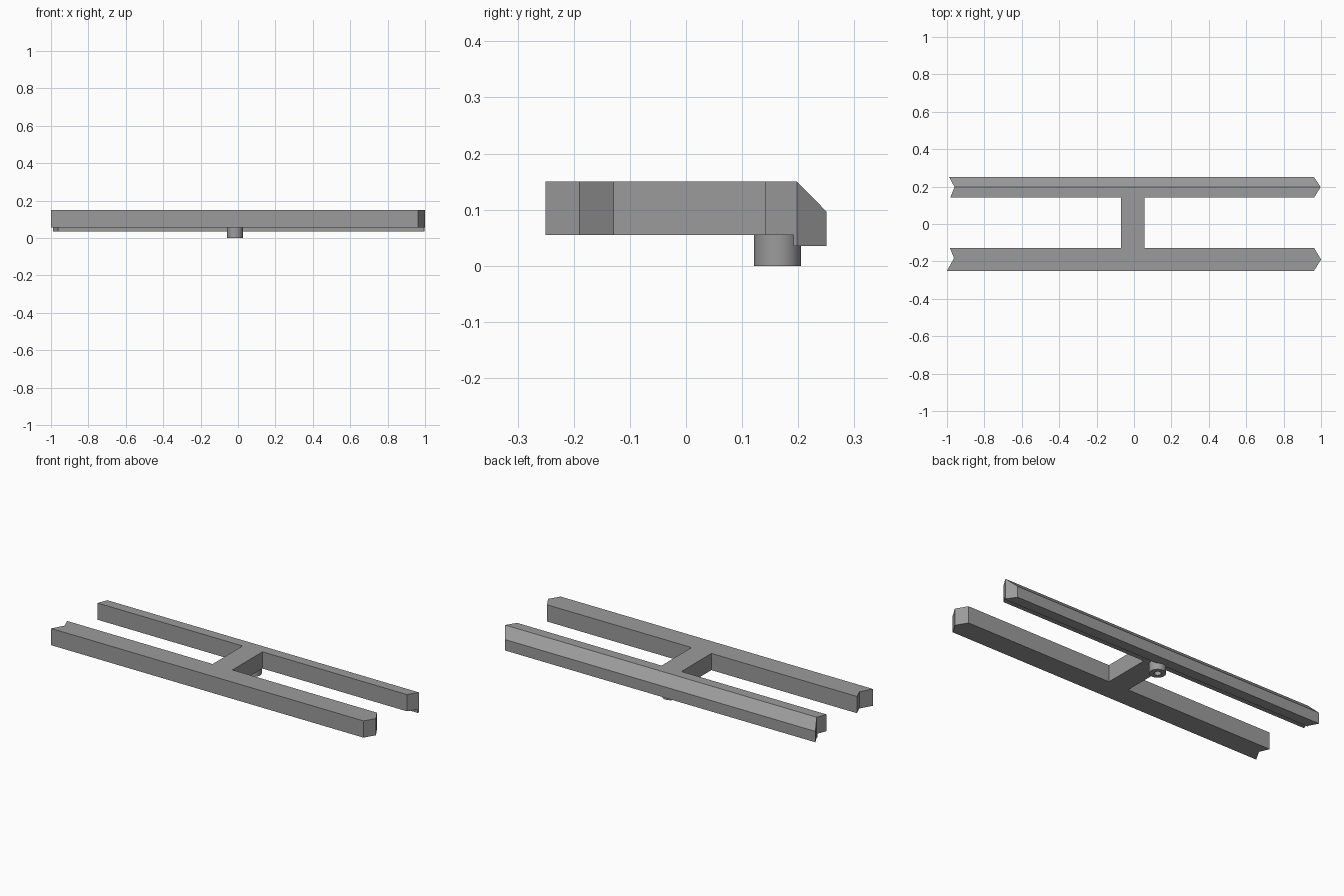
import bpy, bmesh, math

if "Cube" in bpy.data.objects:
    bpy.data.objects.remove(bpy.data.objects["Cube"])

grey = bpy.data.materials.new("mid grey")
grey.diffuse_color = (0.33, 0.33, 0.33, 1)
grey.use_nodes = True
grey.node_tree.nodes["Principled BSDF"].inputs["Base Color"].default_value = grey.diffuse_color


def finish(bm, name):
    bmesh.ops.recalc_face_normals(bm, faces=bm.faces)
    mesh = bpy.data.meshes.new(name)
    bm.to_mesh(mesh)
    bm.free()
    mesh.materials.append(grey)
    obj = bpy.data.objects.new(name, mesh)
    bpy.context.collection.objects.link(obj)
    return obj


def prism(name, outline, z0, z1):
    bm = bmesh.new()
    low = [bm.verts.new((x, y, z0)) for x, y in outline]
    high = [bm.verts.new((x, y, z1)) for x, y in outline]
    bm.faces.new(low)
    bm.faces.new(high)
    for i in range(len(outline)):
        j = (i + 1) % len(outline)
        bm.faces.new((low[i], low[j], high[j], high[i]))
    return finish(bm, name)


# Front rail and cross bridge: pointed on the right, notched on the left
prism("front_rail_and_bridge", [
    (-1.0, -0.25), (0.963, -0.25), (1.0, -0.19), (0.963, -0.128),
    (0.055, -0.128), (0.055, 0.141), (-0.07, 0.141), (-0.07, -0.128),
    (-0.985, -0.128), (-0.962, -0.182)], 0.055, 0.15)

# Back rail: chamfered section with a lower lip, swept between shaped ends
RIDGE, INNER, OUTER = 0.198, 0.141, 0.25
section = [(INNER, 0.055), (INNER, 0.15), (RIDGE, 0.15), (OUTER, 0.097),
           (OUTER, 0.035), (RIDGE, 0.035), (0.192, 0.035), (0.192, 0.055)]


def end_x(y, inner_x, ridge_x, outer_x):
    if y <= RIDGE:
        return inner_x + (ridge_x - inner_x) * (y - INNER) / (RIDGE - INNER)
    return ridge_x + (outer_x - ridge_x) * (y - RIDGE) / (OUTER - RIDGE)


bm = bmesh.new()
left = [bm.verts.new((end_x(y, -0.982, -0.96, -0.988), y, z)) for y, z in section]
right = [bm.verts.new((end_x(y, 0.963, 0.998, 0.963), y, z)) for y, z in section]
for i in range(len(section)):
    j = (i + 1) % len(section)
    bm.faces.new((left[i], left[j], right[j], right[i]))
for ring in (left, right):
    bm.faces.new([ring[k] for k in (0, 1, 2, 5, 6, 7)])
    bm.faces.new([ring[k] for k in (2, 3, 4, 5)])
finish(bm, "back_rail")

# Round hollow peg under the bridge
SIDES = 48
profile = [(0.042, 0.055), (0.042, 0.0), (0.018, 0.0), (0.018, 0.055)]
bm = bmesh.new()
rings = []
for r, z in profile:
    rings.append([bm.verts.new((-0.016 + r * math.cos(2 * math.pi * i / SIDES),
                                0.163 + r * math.sin(2 * math.pi * i / SIDES), z))
                  for i in range(SIDES)])
for k in range(4):
    a, b = rings[k], rings[(k + 1) % 4]
    for i in range(SIDES):
        j = (i + 1) % SIDES
        bm.faces.new((a[i], a[j], b[j], b[i]))
peg = finish(bm, "peg")
bpy.context.view_layer.objects.active = peg
peg.select_set(True)
bpy.ops.object.shade_smooth_by_angle(angle=math.radians(30))
